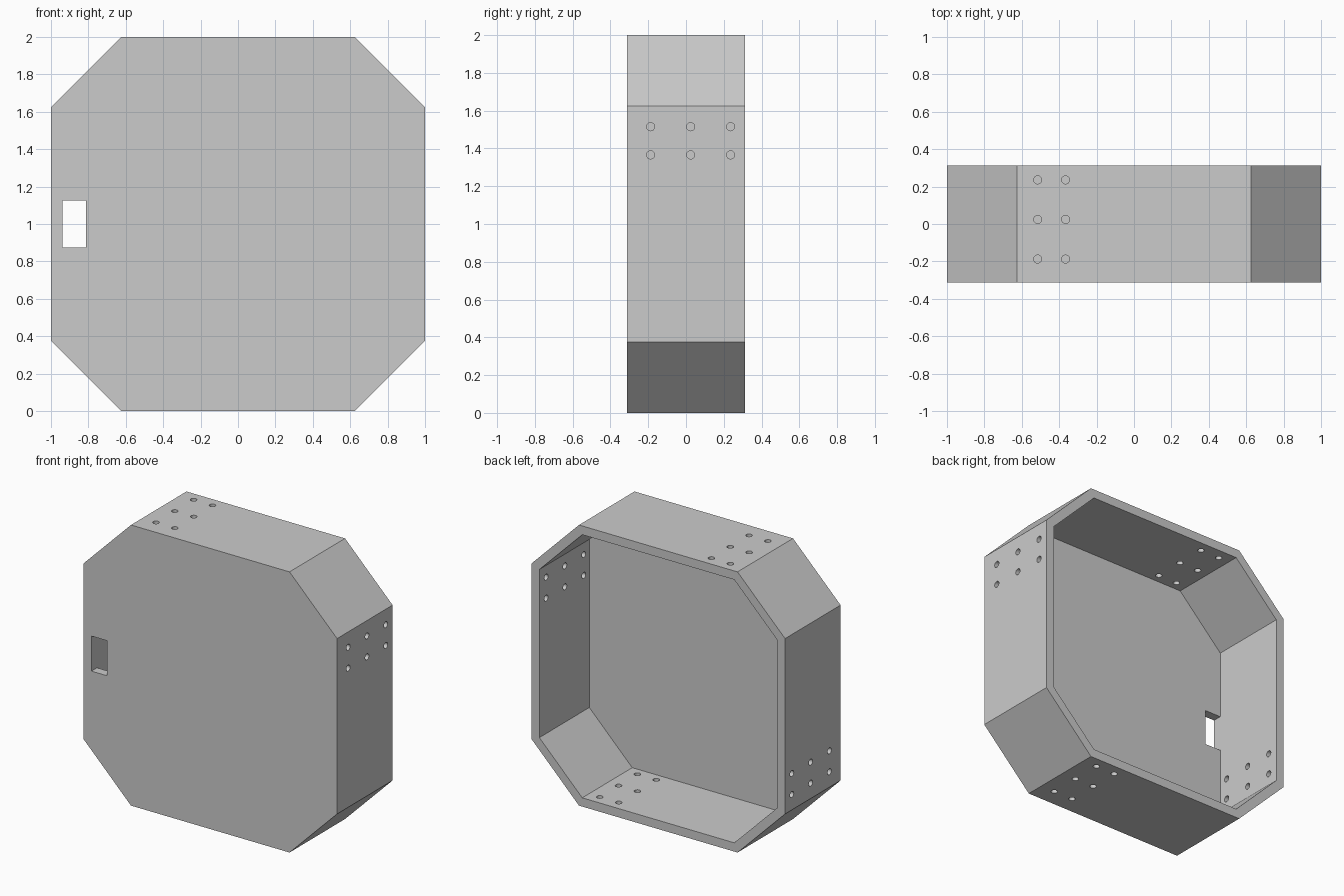
import bpy
import bmesh
import math
from mathutils import Matrix

if "Cube" in bpy.data.objects:
    bpy.data.objects.remove(bpy.data.objects["Cube"], do_unlink=True)

HALF = 1.0          # half width of the box
FLAT = 0.625        # half length of each straight side
DEPTH = 0.3125      # half depth
WALL = 0.0625       # wall and front panel thickness
CENTRE = Matrix.Translation((0, 0, HALF))

grey = bpy.data.materials.new("plain grey")
grey.use_nodes = True
colour = (0.6, 0.6, 0.6, 1)
grey.diffuse_color = colour
grey.node_tree.nodes["Principled BSDF"].inputs["Base Color"].default_value = colour


def make_object(name, bm):
    bmesh.ops.recalc_face_normals(bm, faces=bm.faces)
    mesh = bpy.data.meshes.new(name)
    bm.to_mesh(mesh)
    bm.free()
    mesh.materials.append(grey)
    obj = bpy.data.objects.new(name, mesh)
    bpy.context.collection.objects.link(obj)
    return obj


def octagon(bm, inset, y):
    """Ring of eight corners, moved inward evenly by the inset."""
    a = HALF - inset
    b = FLAT - inset * math.tan(math.pi / 8)
    ring = []
    for k in range(4):
        turn = CENTRE @ Matrix.Rotation(-k * math.pi / 2, 4, 'Y')
        ring += [bm.verts.new(turn @ Matrix.Translation((a, y, z)).translation)
                 for z in (-b, b)]
    return ring


def bridge(bm, r1, r2):
    for i in range(8):
        j = (i + 1) % 8
        bm.faces.new((r1[i], r1[j], r2[j], r2[i]))


# Eight-sided tray: front panel, walls and open back
bm = bmesh.new()
front = octagon(bm, 0, -DEPTH)
back = octagon(bm, 0, DEPTH)
rim = octagon(bm, WALL, DEPTH)
floor = octagon(bm, WALL, WALL - DEPTH)
bm.faces.new(front)
bridge(bm, front, back)
bridge(bm, back, rim)
bridge(bm, rim, floor)
bm.faces.new(floor)
housing = make_object("octagonal_housing", bm)

# Six drill holes in each straight wall, turned a quarter each time
bm = bmesh.new()
for k in range(4):
    turn = CENTRE @ Matrix.Rotation(-k * math.pi / 2, 4, 'Y')
    for y in (-0.1875, 0.0245, 0.236):
        for z in (0.366, 0.515):
            place = Matrix.Translation((HALF - WALL / 2, y, z))
            bmesh.ops.create_cone(
                bm, cap_ends=True, segments=24, radius1=0.0215, radius2=0.0215,
                depth=0.12, matrix=turn @ place @ Matrix.Rotation(math.pi / 2, 4, 'Y'))

# Slot through the front panel beside the right wall
slot = Matrix.Translation((-0.875, WALL / 2 - DEPTH, HALF))
bmesh.ops.create_cube(bm, size=1, matrix=slot @ Matrix.Diagonal((0.1247, 0.1, 0.25, 1)))
cutter = make_object("hole_cutter", bm)
cutter.hide_render = True

cut = housing.modifiers.new("holes", 'BOOLEAN')
cut.operation = 'DIFFERENCE'
cut.solver = 'EXACT'
cut.object = cutter
bpy.context.view_layer.objects.active = housing
housing.select_set(True)
bpy.ops.object.modifier_apply(modifier=cut.name)
bpy.data.objects.remove(cutter, do_unlink=True)
